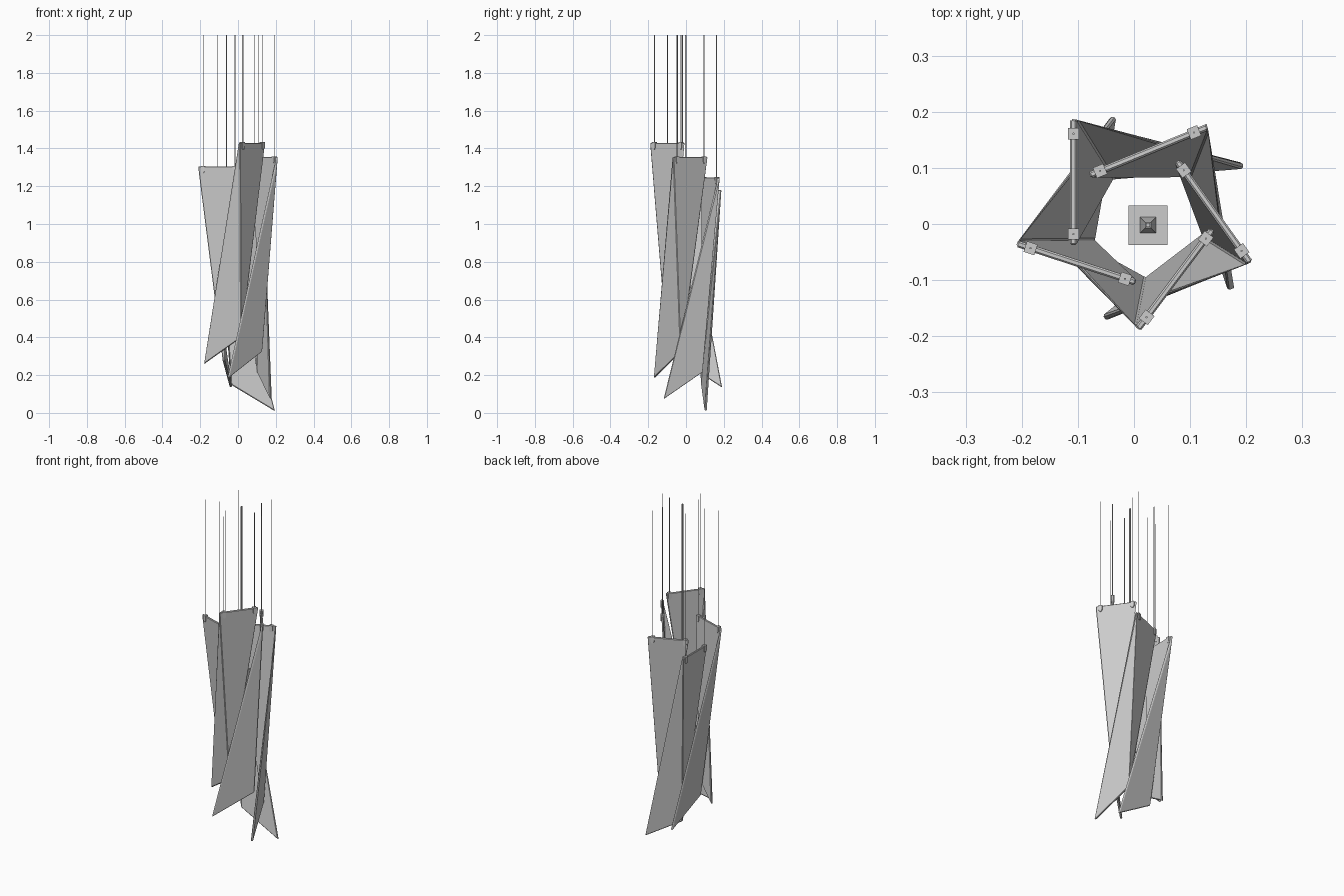
import bpy, bmesh, math
from mathutils import Vector, Matrix

if "Cube" in bpy.data.objects:
    bpy.data.objects.remove(bpy.data.objects["Cube"])

THICK = 0.012


def finish(bm, name):
    bmesh.ops.recalc_face_normals(bm, faces=bm.faces)
    me = bpy.data.meshes.new(name)
    bm.to_mesh(me)
    bm.free()
    ob = bpy.data.objects.new(name, me)
    bpy.context.collection.objects.link(ob)
    return ob


def box(name, loc, size, angle=0.0):
    bm = bmesh.new()
    m = Matrix.Translation(loc) @ Matrix.Rotation(angle, 4, 'Z') @ Matrix.Diagonal((*size, 1))
    bmesh.ops.create_cube(bm, size=1, matrix=m)
    return finish(bm, name)


def rod(name, a, b, r1, r2=None, sides=8, spin=0.0):
    a, b = Vector(a), Vector(b)
    d = b - a
    bm = bmesh.new()
    rot = d.to_track_quat('Z', 'Y').to_matrix().to_4x4()
    m = Matrix.Translation((a + b) / 2) @ rot @ Matrix.Rotation(spin, 4, 'Z')
    bmesh.ops.create_cone(bm, cap_ends=True, segments=sides, radius1=r1,
                          radius2=r1 if r2 is None else r2, depth=d.length, matrix=m)
    return finish(bm, name)


def panel(name, top_out, top_in, low_tip, low_in):
    # folded sheet: two triangles sharing the crease top_out - low_in
    bm = bmesh.new()
    to, ti, lt, li = [bm.verts.new(p) for p in (top_out, top_in, low_tip, low_in)]
    bm.faces.new((to, ti, li))
    bm.faces.new((to, li, lt))
    ob = finish(bm, name)
    s = ob.modifiers.new("thickness", 'SOLIDIFY')
    s.thickness = THICK
    s.offset = 0
    b = ob.modifiers.new("edge", 'BEVEL')
    b.width = 0.003
    b.segments = 1
    b.limit_method = 'ANGLE'
    b.angle_limit = math.radians(50)


# top height, outer top corner, inner top corner, lower tip, inner lower corner
PANELS = [
    (1.18, (-0.108, 0.187), (-0.108, -0.038), (0.195, 0.104), (-0.037, 0.085)),
    (1.245, (0.131, 0.173), (-0.079, 0.087), (0.173, -0.117), (0.105, 0.085)),
    (1.355, (0.207, -0.069), (0.077, 0.112), (-0.053, -0.168), (0.125, -0.025)),
    (1.43, (0.007, -0.187), (0.14, -0.01), (-0.178, 0.008), (0.018, -0.10)),
    (1.305, (-0.209, -0.035), (0.003, -0.104), (-0.037, 0.191), (-0.075, -0.028)),
]

for i, (z, to, ti, lt, li) in enumerate(PANELS, 1):
    a, b = Vector((*to, z)), Vector((*ti, z))
    panel(f"glass_panel_{i}", a, b, (*lt, z - 1.17), (*li, z - 1.03))
    along = (b - a).normalized()
    ang = math.atan2(along.y, along.x)
    side = Vector((-along.y, along.x, 0))
    # clip, screw and wire near both ends of the top edge
    for label, p in (("outer", a + along * 0.026), ("inner", b - along * 0.02)):
        box(f"clip_{label}_{i}", p + Vector((0, 0, -0.012)), (0.02, 0.02, 0.03), ang)
        s = p + Vector((0, 0, -0.028))
        rod(f"clip_screw_{label}_{i}", s - side * 0.01, s + side * 0.01, 0.008, sides=10)
        rod(f"wire_{label}_{i}", p, (p.x, p.y, 2.0), 0.002, sides=6)

# central lamp on its cord
C = (0.025, -0.002)
box("lamp_body", (*C, 0.90), (0.07, 0.07, 0.25))
rod("lamp_socket", (*C, 1.025), (*C, 1.07), 0.02, 0.012, sides=4, spin=math.pi / 4)
rod("lamp_collar", (*C, 1.07), (*C, 1.09), 0.012, 0.007, sides=4, spin=math.pi / 4)
rod("lamp_cord", (*C, 1.08), (*C, 2.0), 0.005, sides=4, spin=math.pi / 4)
